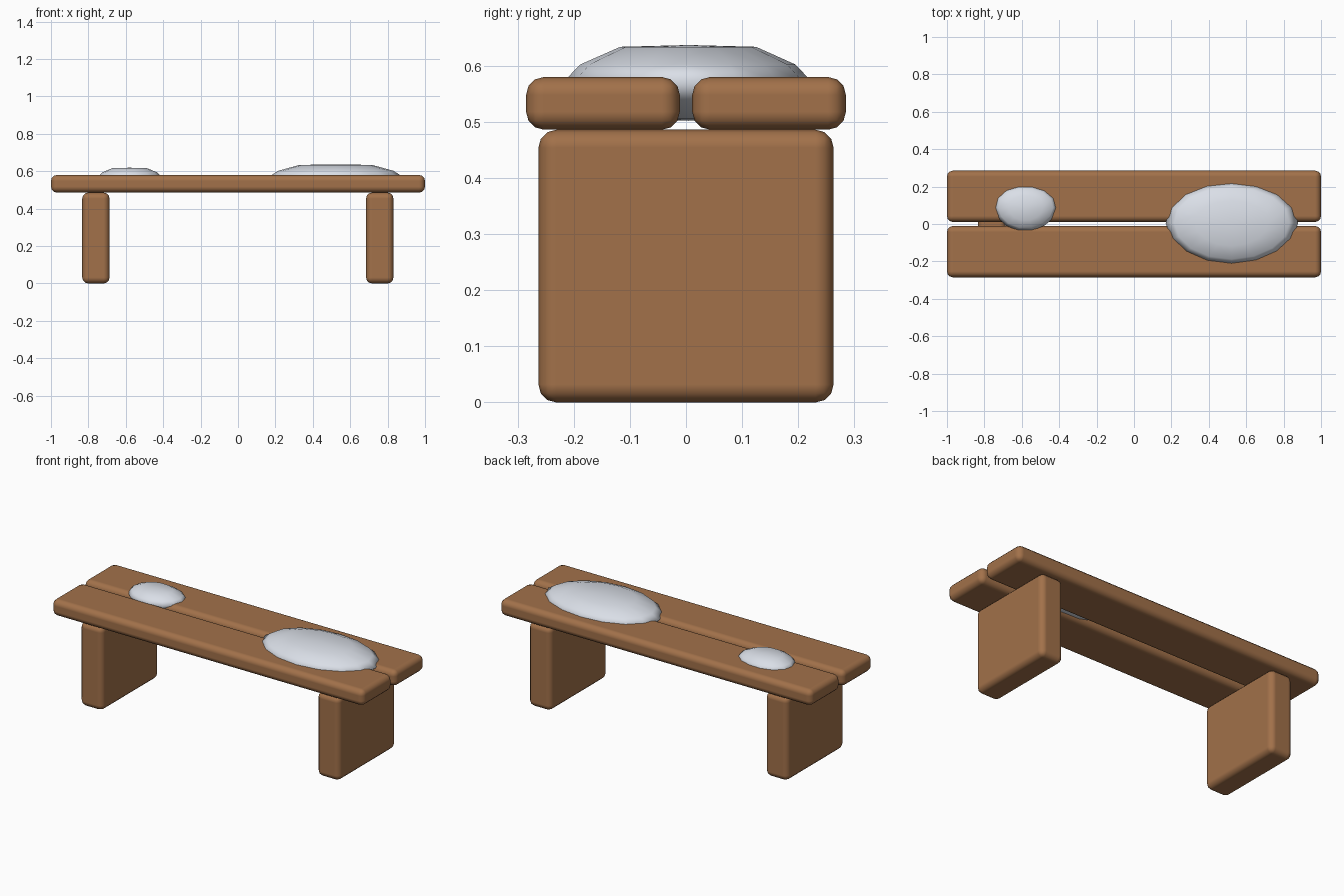
import bpy, bmesh, math

if "Cube" in bpy.data.objects:
    bpy.data.objects.remove(bpy.data.objects["Cube"])


def material(name, rgb):
    m = bpy.data.materials.new(name)
    m.diffuse_color = (*rgb, 1)
    m.use_nodes = True
    m.node_tree.nodes["Principled BSDF"].inputs["Base Color"].default_value = m.diffuse_color
    return m


wood = material("brown_wood", (0.36, 0.165, 0.068))
snow = material("pale_snow", (0.70, 0.735, 0.80))


def add_object(name, bm, mat):
    me = bpy.data.meshes.new(name)
    bmesh.ops.recalc_face_normals(bm, faces=bm.faces)
    for f in bm.faces:
        f.smooth = True
    bm.to_mesh(me)
    bm.free()
    ob = bpy.data.objects.new(name, me)
    bpy.context.collection.objects.link(ob)
    me.materials.append(mat)
    return ob


def rounded_box(name, lo, hi, radius=0.032):
    bm = bmesh.new()
    bmesh.ops.create_cube(bm, size=1)
    for v in bm.verts:
        v.co = [(a + b) / 2 + c * (b - a) for a, b, c in zip(lo, hi, v.co)]
    ob = add_object(name, bm, wood)
    bev = ob.modifiers.new("rounded_edges", 'BEVEL')
    bev.width = radius
    bev.segments = 3
    bev.harden_normals = True


def snow_patch(name, center, size, top, bottom, mid, sides, wobble):
    # Flattened mound: rings of (radius factor, height factor) around a centre
    rings = [(0.55, 0.95), (0.87, 0.46), (1.0, 0.0), (0.87, -0.55), (0.5, -0.95)]
    bm = bmesh.new()
    loops = []
    for r, h in rings:
        z = mid + h * ((top - mid) if h > 0 else (mid - bottom))
        loop = []
        for i in range(sides):
            a = 2 * math.pi * i / sides
            k = r * (1 + wobble * math.sin(3 * a + 0.4))
            loop.append(bm.verts.new((center[0] + size[0] * k * math.cos(a),
                                      center[1] + size[1] * k * math.sin(a), z)))
        loops.append(loop)
    for i in range(sides):
        j = (i + 1) % sides
        for a, b in zip(loops, loops[1:]):
            bm.faces.new((a[i], a[j], b[j], b[i]))
    for loop, z in ((loops[0], top), (loops[-1], bottom)):
        tip = bm.verts.new((*center, z))
        for i in range(sides):
            bm.faces.new((loop[i], loop[(i + 1) % sides], tip))
    add_object(name, bm, snow)


# Seat planks and slab legs
for side, s in (("front", -1), ("back", 1)):
    y = sorted((s * 0.011, s * 0.285))
    rounded_box(side + "_seat_plank", (-1, y[0], 0.486), (1, y[1], 0.58))
for side, x in (("left", -0.76), ("right", 0.758)):
    rounded_box(side + "_leg", (x - 0.073, -0.263, 0), (x + 0.073, 0.263, 0.486))

# Snow patches lying on the seat
snow_patch("large_snow_patch", (0.522, 0.005), (0.354, 0.22), 0.637, 0.502, 0.573, 16, 0.01)
snow_patch("small_snow_patch", (-0.58, 0.086), (0.168, 0.122), 0.619, 0.53, 0.573, 14, 0.02)
